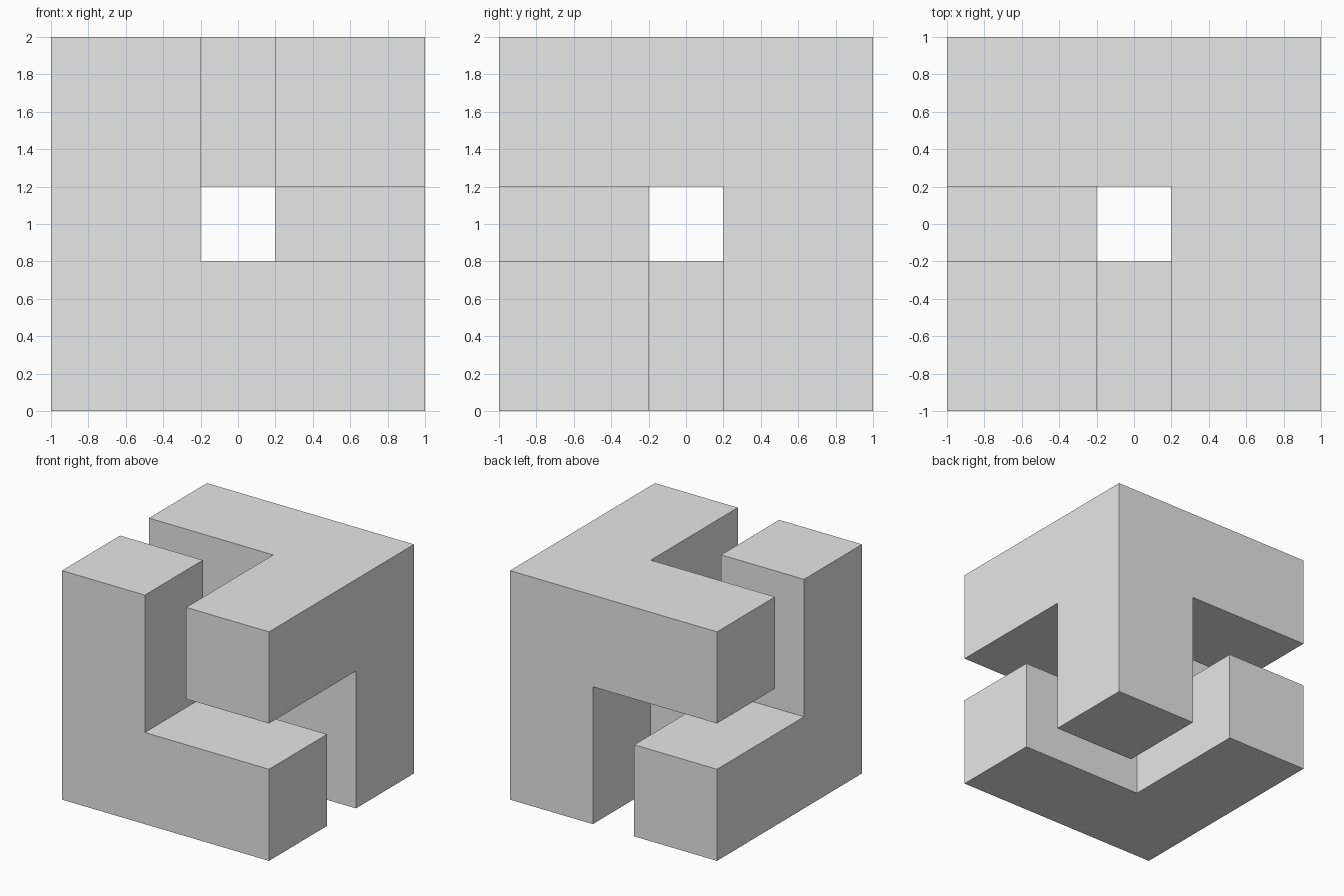
import bpy
import bmesh
from mathutils import Vector, Matrix

if "Cube" in bpy.data.objects:
    bpy.data.objects.remove(bpy.data.objects["Cube"])

BAR = 0.8      # square bar thickness
SIZE = 2.0     # overall cube size

grey = bpy.data.materials.new("light grey")
grey.diffuse_color = (0.8, 0.8, 0.8, 1.0)
grey.use_nodes = True
grey.node_tree.nodes["Principled BSDF"].inputs["Base Color"].default_value = grey.diffuse_color


def corner_bracket(name, side):
    """Three square arms leaving one corner; side = -1 low corner, +1 high corner."""
    bm = bmesh.new()
    # Corner block, centred on the low corner of the cube
    offset = Vector((1, 1, 1)) * (BAR - SIZE) / 2
    bmesh.ops.create_cube(bm, size=BAR, matrix=Matrix.Translation(offset))
    # Pull one arm out along each axis
    for axis in (Vector((1, 0, 0)), Vector((0, 1, 0)), Vector((0, 0, 1))):
        bm.normal_update()
        face = max(bm.faces, key=lambda f: f.normal.dot(axis)
                   - 0.1 * (f.calc_center_median() - offset).cross(axis).length)
        out = bmesh.ops.extrude_face_region(bm, geom=[face])
        tip = [v for v in out["geom"] if isinstance(v, bmesh.types.BMVert)]
        bmesh.ops.translate(bm, verts=tip, vec=axis * (SIZE - BAR))
        if face.is_valid:
            bm.faces.remove(face)
    # Merge coplanar faces into clean L shapes
    bmesh.ops.dissolve_limit(bm, angle_limit=0.01, verts=bm.verts[:], edges=bm.edges[:])
    # The high bracket is the low one reflected through the centre
    bmesh.ops.scale(bm, vec=Vector((-side, -side, -side)), verts=bm.verts[:])
    bmesh.ops.translate(bm, vec=(0, 0, SIZE / 2), verts=bm.verts[:])
    bmesh.ops.recalc_face_normals(bm, faces=bm.faces[:])
    mesh = bpy.data.meshes.new(name)
    bm.to_mesh(mesh)
    bm.free()
    mesh.materials.append(grey)
    obj = bpy.data.objects.new(name, mesh)
    bpy.context.collection.objects.link(obj)


corner_bracket("lower_corner_bracket", -1)
corner_bracket("upper_corner_bracket", 1)
